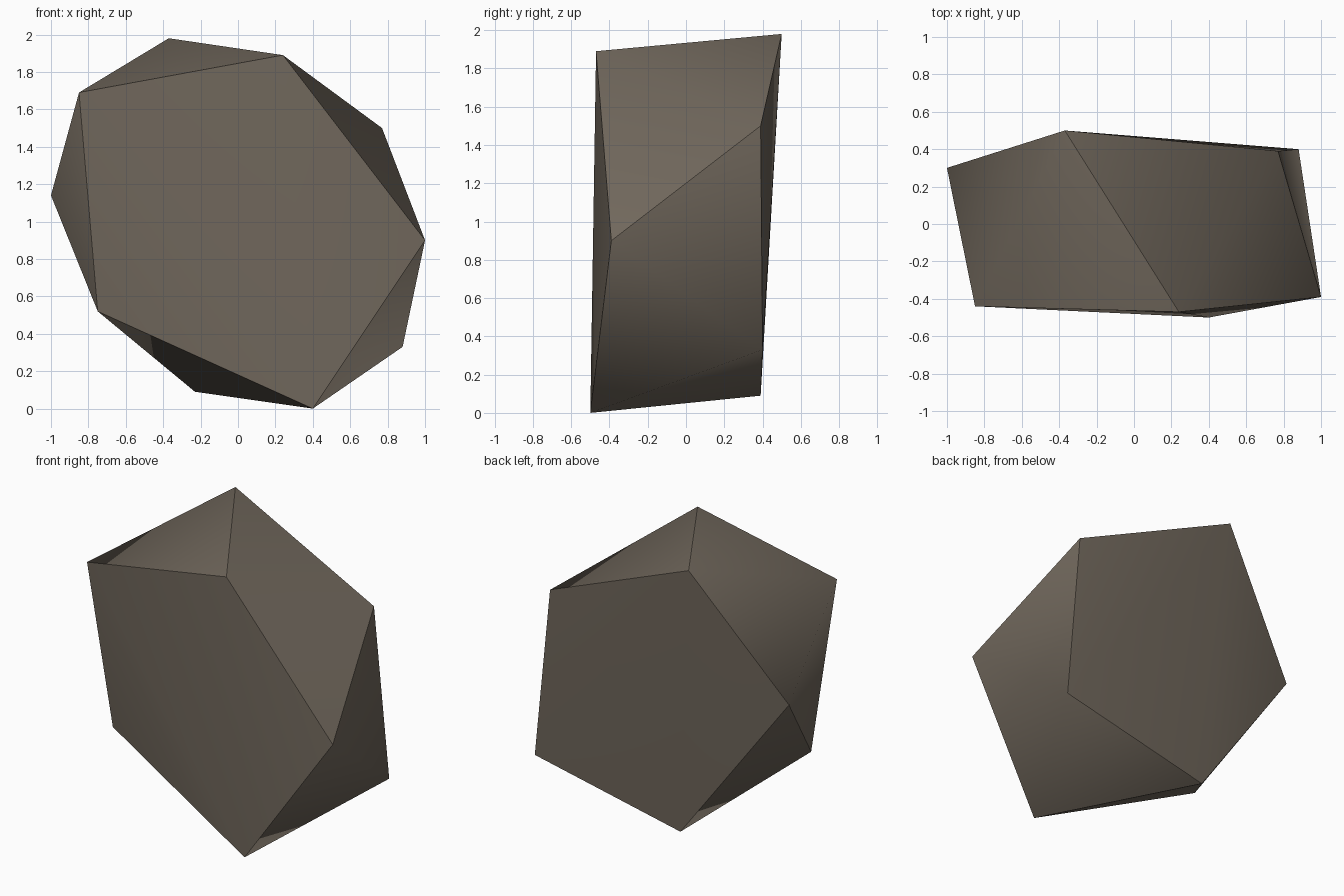
import bpy
import bmesh

if "Cube" in bpy.data.objects:
    bpy.data.objects.remove(bpy.data.objects["Cube"])

# Ten corners: a front ring and a back ring, turned against each other
front = [(-0.85, -0.44, 1.69), (0.24, -0.47, 1.89), (1.00, -0.39, 0.90),
         (0.40, -0.50, 0.00), (-0.75, -0.30, 0.52)]
back = [(-0.37, 0.50, 1.98), (0.77, 0.39, 1.50), (0.88, 0.40, 0.33),
        (-0.23, 0.39, 0.09), (-1.00, 0.30, 1.14)]

# Six bent facets; each is a fan of triangles around its first corner
facets = ["f4 f5 f1 f2 f3",   # front
          "b1 b2 b3 b4 b5",   # back
          "f1 f2 b1 b5 f5",   # upper left
          "b3 b4 f4 f3 b2",   # lower right
          "f2 f3 b2 b1",      # upper right
          "f5 b5 b4 f4"]      # lower left

bm = bmesh.new()
corner = {}
for letter, ring in (("f", front), ("b", back)):
    for i, co in enumerate(ring, 1):
        corner[letter + str(i)] = bm.verts.new(co)

facet_of = {}
for n, names in enumerate(facets):
    loop = [corner[c] for c in names.split()]
    for a, b in zip(loop[1:], loop[2:]):
        face = bm.faces.new((loop[0], a, b))
        face.smooth = True
        facet_of[face] = n

# Smooth inside each facet, sharp where two facets meet
bmesh.ops.recalc_face_normals(bm, faces=bm.faces[:])
for e in bm.edges:
    e.smooth = len({facet_of[f] for f in e.link_faces}) == 1

mesh = bpy.data.meshes.new("stone")
bm.to_mesh(mesh)
bm.free()

# Stone colour
mat = bpy.data.materials.new("brown grey stone")
mat.diffuse_color = (0.165, 0.138, 0.108, 1.0)
mat.use_nodes = True
mat.node_tree.nodes["Principled BSDF"].inputs["Base Color"].default_value = mat.diffuse_color
mesh.materials.append(mat)

stone = bpy.data.objects.new("stone", mesh)
bpy.context.collection.objects.link(stone)
